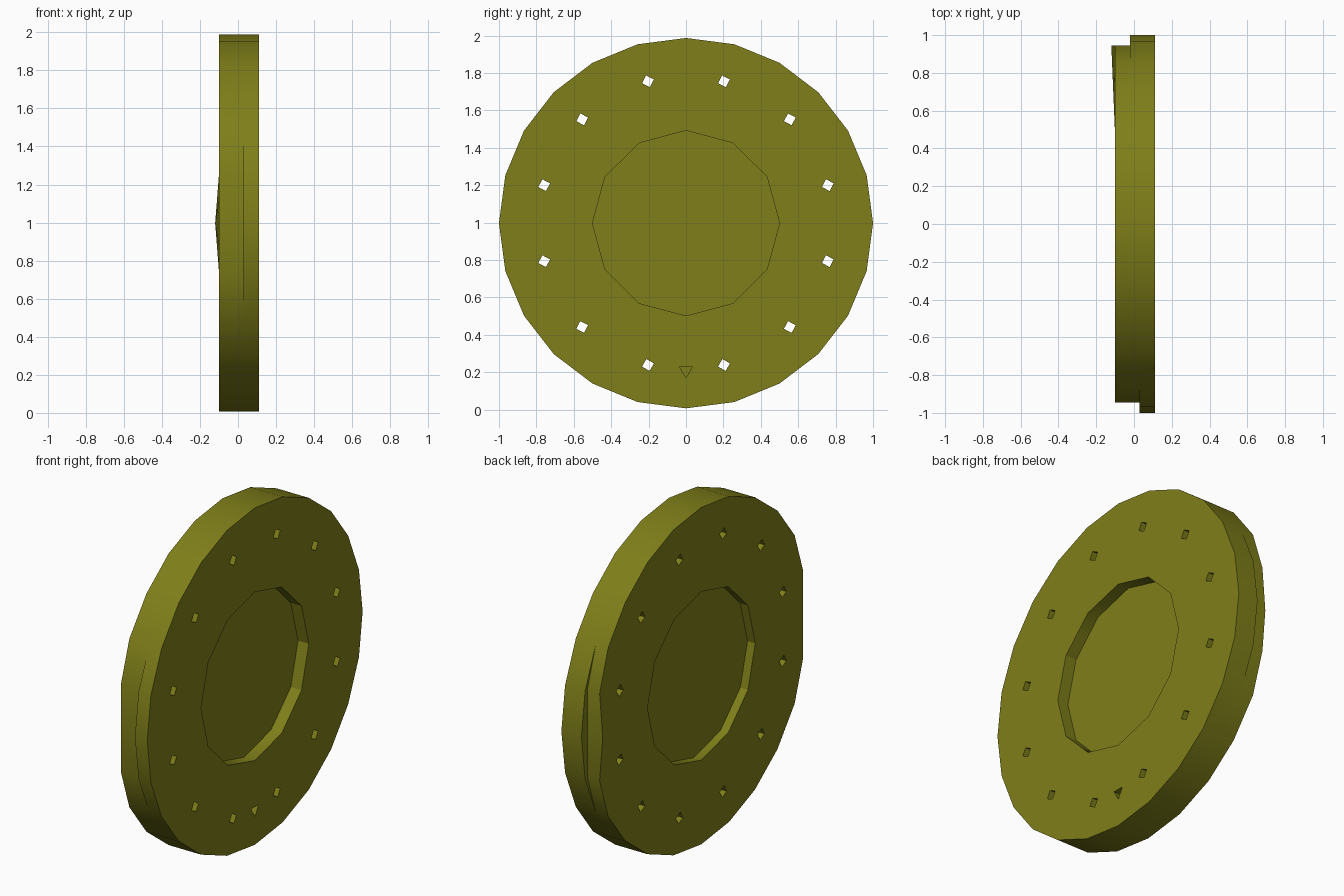
import bpy, bmesh, math
from mathutils import Matrix, Vector

if "Cube" in bpy.data.objects:
    bpy.data.objects.remove(bpy.data.objects["Cube"])

CZ, ZS, N = 0.997, 0.99, 24       # disc centre height, vertical squash, sides


def new_object(name, bm):
    mesh = bpy.data.meshes.new(name)
    bmesh.ops.recalc_face_normals(bm, faces=bm.faces)
    bm.to_mesh(mesh)
    bm.free()
    ob = bpy.data.objects.new(name, mesh)
    bpy.context.collection.objects.link(ob)
    return ob


def ring(bm, x, outer, y_min=-1.0, y_max=1.0):
    """Ring of points around the x axis; recess rings are 12-sided, flats clamp y."""
    verts = []
    for i in range(N):
        a = 2 * math.pi * i / N
        r = 1.0 if outer else 0.5 * (math.cos(math.pi / 12) if i % 2 else 1.0)
        y = min(max(r * math.cos(a), y_min), y_max)
        verts.append(bm.verts.new((x, y, CZ + ZS * r * math.sin(a))))
    return verts


# Flange disc: recessed on both faces, flats on two sides of the rim
F = 0.945
bm = bmesh.new()
rings = [
    ring(bm, -0.05, False), ring(bm, -0.10, False),
    ring(bm, -0.10, True, -F, F), ring(bm, -0.02, True, -F, F),
    ring(bm, -0.02, True, -F), ring(bm, 0.03, True, -F),
    ring(bm, 0.03, True), ring(bm, 0.11, True),
    ring(bm, 0.11, False), ring(bm, 0.04, False),
]
rings[2][0].co.x = -0.12          # slight bulge beside the flat
for a, b in zip(rings, rings[1:]):
    for i in range(N):
        j = (i + 1) % N
        bm.faces.new((a[i], a[j], b[j], b[i]))
bm.faces.new(rings[0])
bm.faces.new(rings[-1])
bmesh.ops.remove_doubles(bm, verts=bm.verts, dist=0.0005)
bmesh.ops.triangulate(bm, faces=[f for f in bm.faces if len(f.verts) == 4])
disc = new_object("flange_disc", bm)

# Bolt holes: twelve through holes and one blind locating hole
bm = bmesh.new()


def hole(x, y, z, r, depth, sides):
    m = (Matrix.Translation(Vector((x, y, z))) @ Matrix.Rotation(math.pi / 2, 4, 'Y')
         @ Matrix.Rotation(-math.pi / 2 if sides == 3 else 0.3, 4, 'Z'))
    bmesh.ops.create_cone(bm, cap_ends=True, segments=sides, radius1=r,
                          radius2=r, depth=depth, matrix=m)


for k in range(12):
    a = math.radians(15 + 30 * k)
    hole(0, 0.785 * math.cos(a), CZ + 0.785 * math.sin(a), 0.033, 0.6, 4)
hole(0.11, 0, 0.21, 0.04, 0.16, 3)
cutter = new_object("hole_cutter", bm)
cutter.hide_render = True

mod = disc.modifiers.new("holes", 'BOOLEAN')
mod.operation = 'DIFFERENCE'
mod.solver = 'EXACT'
mod.object = cutter
bpy.context.view_layer.objects.active = disc
disc.select_set(True)
cutter.select_set(False)
bpy.ops.object.modifier_apply(modifier=mod.name)
bpy.data.objects.remove(cutter)

# Olive finish, smooth rim with sharp corners
mat = bpy.data.materials.new("olive")
mat.diffuse_color = (0.21, 0.21, 0.01, 1)
mat.use_nodes = True
mat.node_tree.nodes["Principled BSDF"].inputs["Base Color"].default_value = mat.diffuse_color
disc.data.materials.clear()
disc.data.materials.append(mat)
bpy.ops.object.shade_smooth_by_angle(angle=math.radians(30))
